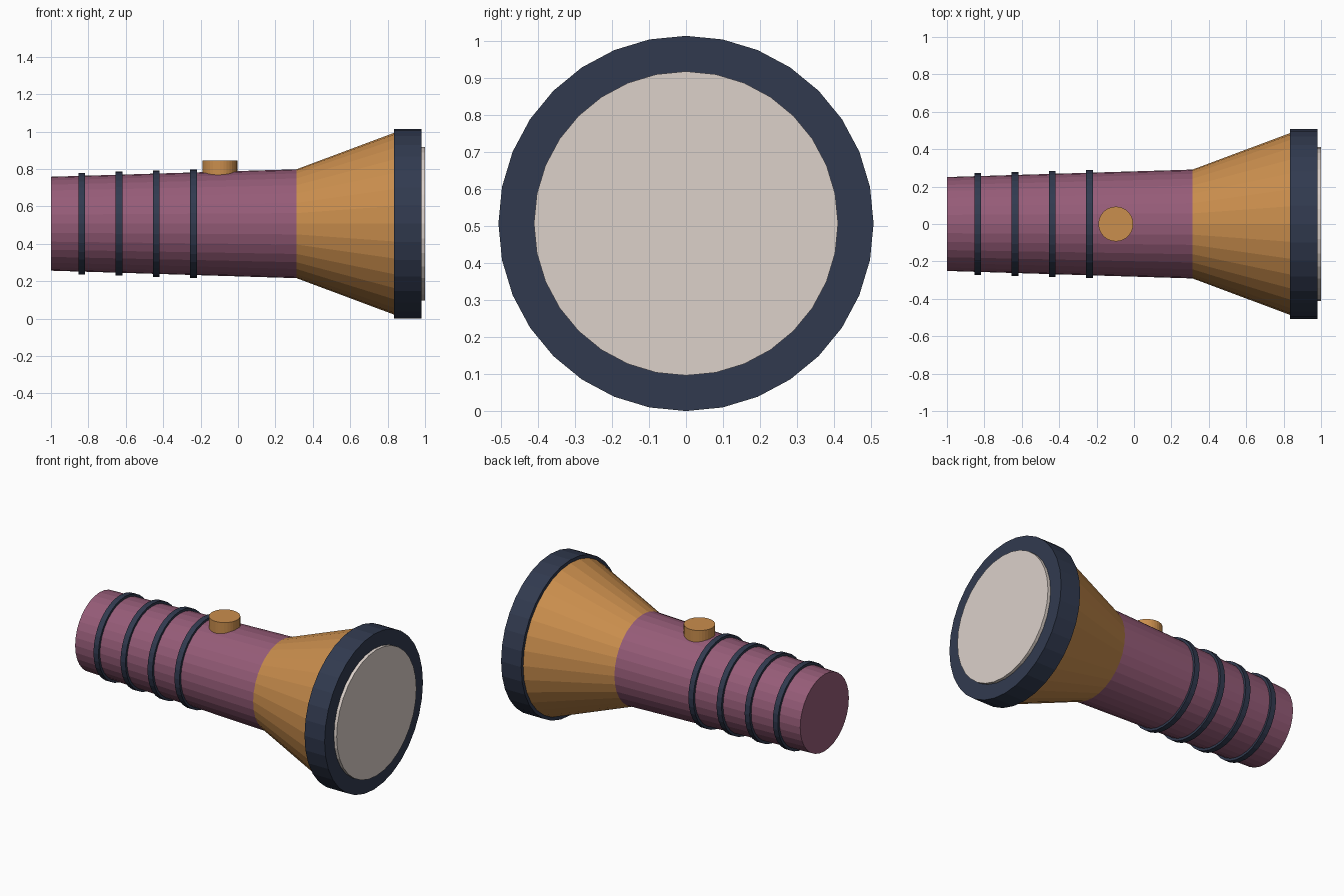
import bpy, bmesh
from math import pi
from mathutils import Matrix

if "Cube" in bpy.data.objects:
    bpy.data.objects.remove(bpy.data.objects["Cube"], do_unlink=True)

SIDES = 32
AXIS_Z = 0.507


def srgb(r, g, b):
    return tuple(((c / 255 + 0.055) / 1.055) ** 2.4 for c in (r, g, b)) + (1.0,)


def material(name, color):
    m = bpy.data.materials.new(name)
    m.use_nodes = True
    m.diffuse_color = color
    m.node_tree.nodes["Principled BSDF"].inputs["Base Color"].default_value = color
    return m


plum = material("plum", srgb(150, 92, 120))
amber = material("amber", srgb(202, 142, 77))
navy = material("navy", srgb(49, 58, 79))
glass = material("pale_glass", srgb(220, 209, 202))


def finish(name, bm, mat):
    mesh = bpy.data.meshes.new(name)
    bm.to_mesh(mesh)
    bm.free()
    mesh.materials.append(mat)
    obj = bpy.data.objects.new(name, mesh)
    bpy.context.collection.objects.link(obj)
    return obj


def barrel(name, x0, x1, r0, r1, mat):
    """Flat-faced frustum lying along x on the torch axis."""
    bm = bmesh.new()
    place = (Matrix.Translation(((x0 + x1) / 2, 0, AXIS_Z))
             @ Matrix.Rotation(pi / 2, 4, 'Y'))
    bmesh.ops.create_cone(bm, cap_ends=True, segments=SIDES, radius1=r0,
                          radius2=r1, depth=x1 - x0, matrix=place)
    return finish(name, bm, mat)


# Tapered handle, flared head, bezel and lens
barrel("handle", -1.0, 0.313, 0.251, 0.291, plum)
barrel("head", 0.313, 0.84, 0.291, 0.488, amber)
barrel("bezel", 0.835, 0.98, 0.507, 0.507, navy)
barrel("lens", 0.95, 1.0, 0.411, 0.411, glass)

# Grip rings follow the handle taper
for i in range(4):
    x = -0.835 + 0.199 * i
    r = 0.272 + 0.006 * i
    barrel(f"grip_ring_{i + 1}", x - 0.018, x + 0.018, r, r, navy)

# Round switch on top
bm = bmesh.new()
bmesh.ops.create_cone(bm, cap_ends=True, segments=SIDES, radius1=0.093,
                      radius2=0.093, depth=0.1,
                      matrix=Matrix.Translation((-0.097, 0, 0.795)))
finish("switch_button", bm, amber)
